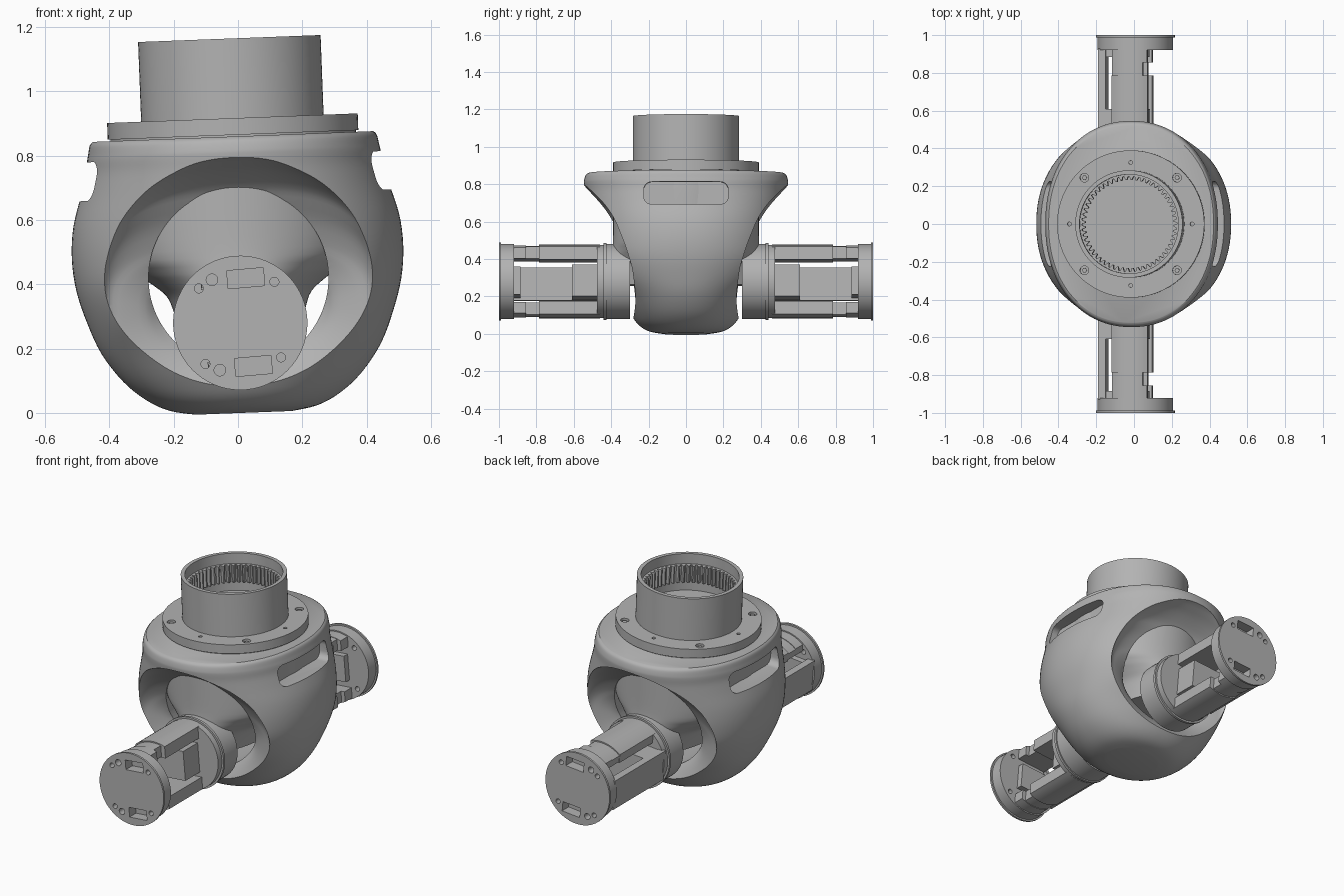
import bpy, bmesh, math
from mathutils import Matrix, Vector

if "Cube" in bpy.data.objects:
    bpy.data.objects.remove(bpy.data.objects["Cube"])

grey = bpy.data.materials.new("machined_grey")
grey.use_nodes = True
grey.diffuse_color = (0.45, 0.45, 0.45, 1)
grey.node_tree.nodes["Principled BSDF"].inputs["Base Color"].default_value = (0.45, 0.45, 0.45, 1)

PIVOT = Vector((0.007, 0, 0.28))
TAU = math.tau


def tilt(degrees):
    return Matrix.Translation(PIVOT) @ Matrix.Rotation(math.radians(degrees), 4, 'Y')


HOUSING, AXLE = tilt(-2.2), tilt(-5)


def loft(name, rings, frame):
    """Skin a stack of equal rings, cap both ends, place in the given frame."""
    bm = bmesh.new()
    rows = [[bm.verts.new(p) for p in ring] for ring in rings]
    n = len(rows[0])
    for low, high in zip(rows, rows[1:]):
        for i in range(n):
            j = (i + 1) % n
            bm.faces.new((low[i], low[j], high[j], high[i]))
    bm.faces.new(rows[0][::-1])
    bm.faces.new(rows[-1])
    bmesh.ops.recalc_face_normals(bm, faces=bm.faces)
    mesh = bpy.data.meshes.new(name)
    bm.to_mesh(mesh)
    bm.free()
    mesh.transform(frame)
    mesh.materials.append(grey)
    ob = bpy.data.objects.new(name, mesh)
    bpy.context.collection.objects.link(ob)
    return ob


def prism(name, pts, lo, hi, axis, frame):
    """Extrude a flat outline along one axis (outline is xz, xy or yz)."""
    place = {'Y': lambda p, d: (p[0], d, p[1]),
             'Z': lambda p, d: (p[0], p[1], d),
             'X': lambda p, d: (d, p[0], p[1])}[axis]
    return loft(name, [[place(p, d) for p in pts] for d in (lo, hi)], frame)


def circle(r, cx=0, cy=0, n=64):
    return [(cx + r * math.cos(TAU * i / n), cy + r * math.sin(TAU * i / n)) for i in range(n)]


def rect(x0, x1, y0, y1):
    return [(x0, y0), (x1, y0), (x1, y1), (x0, y1)]


def rounded(w, h, cy, r):
    """Rounded rectangle with half sizes w and h."""
    pts = []
    for k, (sx, sy) in enumerate(((1, 1), (-1, 1), (-1, -1), (1, -1))):
        for i in range(7):
            t = TAU / 4 * (k + i / 6)
            pts.append((sx * (w - r) + r * math.cos(t), cy + sy * (h - r) + r * math.sin(t)))
    return pts


def cut(target, cutters):
    bpy.context.view_layer.objects.active = target
    for c in cutters:
        m = target.modifiers.new("cut", 'BOOLEAN')
        m.operation, m.solver, m.object = 'DIFFERENCE', 'EXACT', c
        bpy.ops.object.modifier_apply(modifier=m.name)
        bpy.data.objects.remove(c)


def squircle(a, top, bottom, n, count=128):
    """Superellipse outline with separate upper and lower half heights."""
    pts = []
    for i in range(count):
        t = TAU * (i + 0.5) / count
        c, s = math.cos(t), math.sin(t)
        b = top if s > 0 else bottom
        pts.append((a * math.copysign(abs(c) ** (2 / n), c), b * math.copysign(abs(s) ** (2 / n), s)))
    return pts


def refine(keys, steps=4):
    """Smooth rows through the key rows."""
    out = []
    for i in range(len(keys) - 1):
        p0, p1, p2, p3 = (keys[min(max(i + k, 0), len(keys) - 1)] for k in (-1, 0, 1, 2))
        for s in range(steps):
            t = s / steps
            out.append([b + t * (c - a) / 2 + t * t * (a - 2.5 * b + 2 * c - d / 2)
                        + t ** 3 * (1.5 * (b - c) + (d - a) / 2)
                        for a, b, c, d in zip(p0, p1, p2, p3)])
    return out + [keys[-1]]


def upright(name, keys, n):
    """Loft from rows of height, half width, half depth."""
    return loft(name, [[(x, y, z) for x, y in squircle(a, b, b, n)] for z, a, b in refine(keys)], HOUSING)


# Housing: round shell
housing = upright("housing", [
    (-.28, .15, .12), (-.265, .23, .20), (-.23, .30, .255), (-.17, .37, .30), (-.08, .435, .36),
    (.02, .477, .45), (.12, .506, .505), (.22, .516, .52), (.32, .507, .525), (.42, .478, .535),
    (.48, .462, .54), (.52, .457, .545), (.54, .453, .545), (.568, .447, .537), (.58, .437, .522)], 2.15)

# Arched hollows front and back: depth, half width, top, bottom, squareness
CENTRE = .06
arch = [(.22, .262, .20, -.10, 2), (.25, .295, .215, -.14, 2.2), (.275, .36, .235, -.18, 2.5),
        (.29, .405, .26, -.23, 2.8), (.32, .425, .32, -.34, 3), (.358, .432, .378, -.4, 3),
        (.39, .436, .422, -.4, 2.9), (.45, .44, .468, -.4, 2.7), (.5, .44, .495, -.4, 2.5),
        (.545, .44, .515, -.4, 2.4), (.62, .44, .53, -.4, 2.4)]
cutters = [prism("bore", circle(.28, 0, .14, 96), -.7, .7, 'Y', HOUSING)]
for s in (-1, 1):
    rings = [[(x, s * y, CENTRE + z) for x, z in squircle(w, top - CENTRE, CENTRE - low, n)]
             for y, w, top, low, n in refine(arch, 3)]
    cutters.append(loft("hollow", rings, HOUSING))
    cutters.append(prism("slot", rounded(.225, .06, .457, .04), s * .385, s * .7, 'X', HOUSING))
cut(housing, cutters)

# Inner carrier: upright drum narrowing down onto the axle
upright("carrier", [(-.02, .19, .38), (.04, .205, .39), (.09, .225, .40), (.13, .27, .40),
                    (.17, .325, .395), (.23, .38, .39), (.42, .39, .39), (.55, .39, .39)], 2)

# Top flange with bolt holes
flange = prism("flange", circle(.39, n=96), .585, .637, 'Z', HOUSING)
prism("flange_seat", circle(.382, n=96), .57, .59, 'Z', HOUSING)
cutters = []
for k in range(4):
    t = TAU * k / 4
    cutters.append(prism("pin_hole", circle(.01, .325 * math.cos(t), .325 * math.sin(t), 16),
                         .61, .7, 'Z', HOUSING))
    t += TAU / 8
    x, y = .347 * math.cos(t), .347 * math.sin(t)
    cutters.append(prism("bolt_hole", circle(.023, x, y, 24), .615, .7, 'Z', HOUSING))
    prism("bolt", circle(.013, x, y, 6), .605, .63, 'Z', HOUSING)
cut(flange, cutters)

# Collar with a band of internal gear teeth
collar = prism("collar", circle(.284, n=96), .63, .885, 'Z', HOUSING)
TEETH = 56
spline = []
for i in range(TEETH * 4):
    r = .252 if i % 4 < 2 else .233
    t = TAU * i / (TEETH * 4)
    spline.append((r * math.cos(t), r * math.sin(t)))
cut(collar, [prism("mouth", circle(.262, n=96), .825, 1, 'Z', HOUSING),
             prism("spline", spline, .7, .85, 'Z', HOUSING),
             prism("undercut", circle(.257, n=96), .67, .725, 'Z', HOUSING)])


# Bar outline: cylinder segment above or below the axle centre
def bar(side, x0, x1, r, flat):
    xs = [x0 + (x1 - x0) * i / 12 for i in range(13)]
    return [(x, side * math.sqrt(r * r - x * x)) for x in xs] + [(x1, side * flat), (x0, side * flat)]


# Axles, mirrored front and back
for end, s in (("front", -1), ("back", 1)):
    def part(name, pts, near, far):
        return prism(end + "_" + name, pts, s * near, s * far, 'Y', AXLE)

    part("axle_hub", circle(.2), .3, .43)
    part("axle_ring", circle(.207), .425, .44)
    part("axle_shoulder", circle(.196), .44, .475)
    disc = part("end_disc", circle(.2), .92, .992)
    lip = part("end_lip", circle(.209), .988, 1)
    for ob in (disc, lip):
        cutters = []
        for v in (-1, 1):
            cutters += [part("hole", circle(.014, x, v * .118, 20), .85, 1.1) for x in (-.119, .117)]
            cutters.append(part("dimple", circle(.018, -.076, v * .141, 20), .95, 1.1))
            cutters.append(part("pocket", rect(-.028, .086, v * .137 - .028, v * .137 + .028), .94, 1.1))
        cut(ob, cutters)
    for v, level in ((1, "upper"), (-1, "lower")):
        part(level + "_bar", bar(v, -.11, .055, .19, .118), .46, .93)
        part(level + "_bar_sleeve", bar(v, -.112, .08, .197, .112), .46, .785)
        part(level + "_bar_foot", bar(v, -.11, .078, .193, .118), .855, .93)
    part("web_block", rect(-.19, .07, -.085, .085), .46, .61)
    part("web_foot", rect(-.17, .07, -.075, .075), .885, .93)
    part("side_wall", rect(-.19, -.15, -.088, .088), .46, .93)

# Shading: smooth curves, crisp edges
for ob in bpy.context.scene.objects:
    ob.select_set(ob.type == 'MESH')
bpy.context.view_layer.objects.active = housing
bpy.ops.object.shade_smooth_by_angle(angle=math.radians(35))
